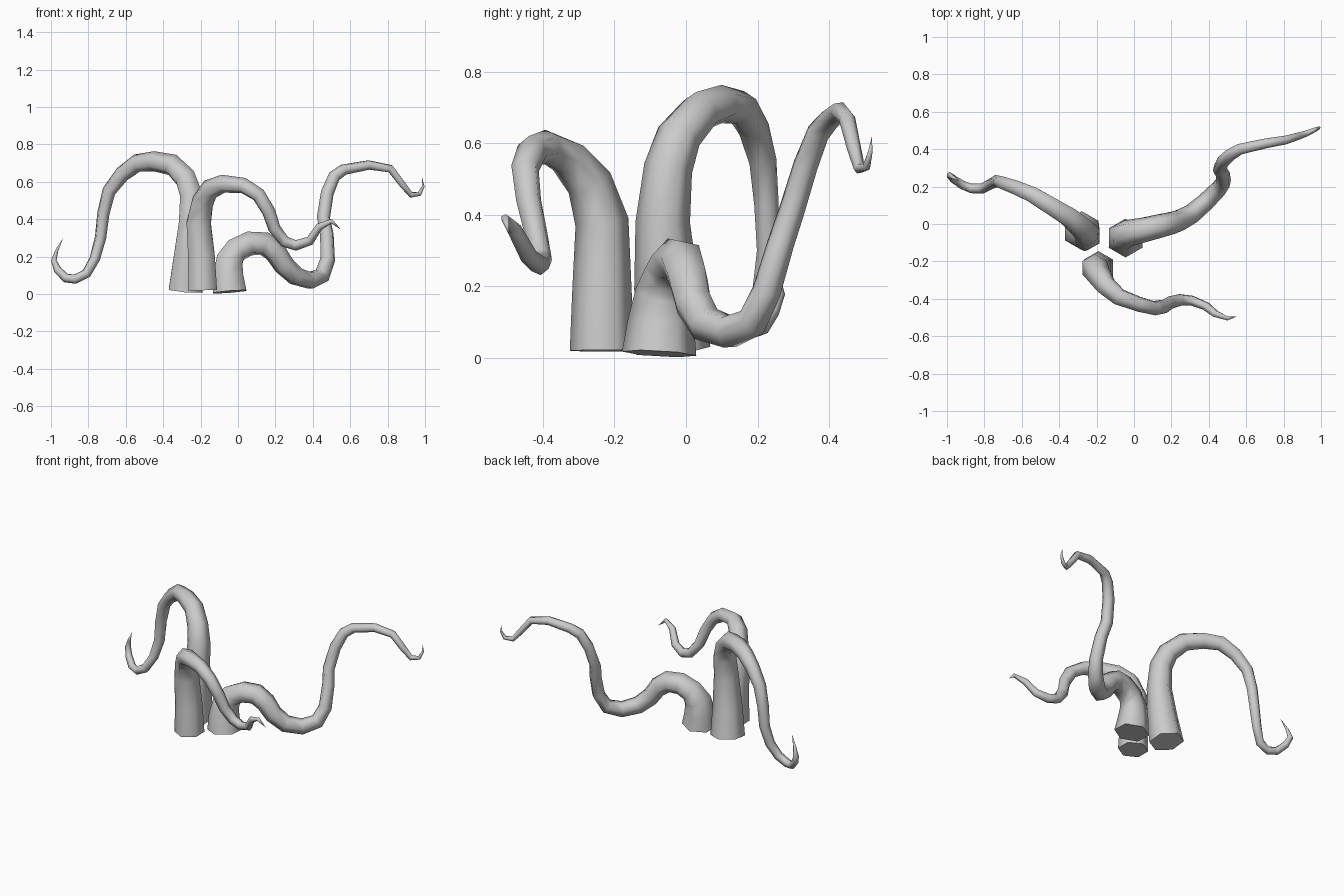
import bpy
import bmesh
import math
from mathutils import Vector

SIDES = 6
UNIT = 0.01  # paths and radii are given in hundredths

cube = bpy.data.objects.get("Cube")
if cube:
    bpy.data.objects.remove(cube, do_unlink=True)


def make_material(name, color):
    material = bpy.data.materials.new(name)
    material.use_nodes = True
    material.diffuse_color = color
    material.node_tree.nodes["Principled BSDF"].inputs["Base Color"].default_value = color
    return material


def sample(values, t):
    """Linear interpolation through evenly spaced values, t from 0 to 1."""
    position = t * (len(values) - 1)
    index = min(int(position), len(values) - 2)
    return values[index] + (values[index + 1] - values[index]) * (position - index)


def make_tentacle(name, path, radii, material):
    """Sweep a tapering hexagon along the path, with a flat base and a pointed tip."""
    points = [Vector(p) * UNIT for p in path]
    last = len(points) - 1
    bm = bmesh.new()
    rings = []
    side = Vector((0, 1, 0))
    for i, point in enumerate(points[:-1]):
        # Mitre each ring between its two neighbouring segments
        ahead = (points[i + 1] - point).normalized()
        behind = (point - points[i - 1]).normalized() if i else ahead
        tangent = (ahead + behind).normalized()
        # Carry the previous side direction along so the tube does not twist
        side = (side - tangent * side.dot(tangent)).normalized()
        across = tangent.cross(side)
        radius = sample(radii, i / last) * UNIT
        ring = []
        for k in range(SIDES):
            angle = math.tau * k / SIDES
            offset = side * math.cos(angle) + across * math.sin(angle)
            ring.append(bm.verts.new(point + offset * radius))
        rings.append(ring)

    # Tube walls
    for lower, upper in zip(rings, rings[1:]):
        for k in range(SIDES):
            n = (k + 1) % SIDES
            bm.faces.new((lower[k], lower[n], upper[n], upper[k]))
    # Pointed tip
    tip = bm.verts.new(points[-1])
    for k in range(SIDES):
        bm.faces.new((rings[-1][k], rings[-1][(k + 1) % SIDES], tip))
    for face in bm.faces:
        face.smooth = True
    # Flat base
    base = bm.faces.new(list(reversed(rings[0])))
    base.smooth = False
    bmesh.ops.recalc_face_normals(bm, faces=bm.faces[:])

    mesh = bpy.data.meshes.new(name)
    bm.to_mesh(mesh)
    bm.free()
    mesh.materials.append(material)
    obj = bpy.data.objects.new(name, mesh)
    bpy.context.collection.objects.link(obj)
    return obj


grey = make_material("plain grey", (0.6, 0.6, 0.6, 1.0))

# Tall arch that drops to the right and curls up at the tip
make_tentacle("right_tentacle", [
    (-28, -3.5, 2), (-26.5, -5.5, 20), (-25, -6.5, 38), (-25, -5, 53),
    (-28, -2, 62), (-35, 4, 69), (-45, 10, 71), (-54, 15.5, 70),
    (-62, 19, 64), (-69, 21.5, 55), (-72, 22.5, 43), (-73.5, 23, 30),
    (-76.5, 21.5, 19), (-81, 19, 11), (-87, 19, 8), (-92, 21, 8.5),
    (-96.5, 24, 13), (-98.5, 26, 18), (-97, 25, 23), (-93.5, 23, 30),
], [10.4, 7.1, 6, 4.8, 3.6, 3, 2.6, 2, 0.3], grey)

# Middle arch that reaches forward and ends in a small hook
make_tentacle("front_tentacle", [
    (-19, -23.5, 2), (-19.5, -23.5, 20), (-21, -23.5, 38), (-19, -27, 49),
    (-15, -33, 56), (-8, -39, 59), (3, -43, 58), (11, -45, 53),
    (16.5, -44, 44), (19.5, -42, 35), (25, -40.5, 28), (31, -41, 26),
    (38.5, -44, 28.5), (43.5, -48, 36), (50, -50.5, 39), (55, -49.5, 34.5),
], [9, 7.6, 5.8, 4.4, 3.8, 3.3, 2.8, 2, 0.3], grey)

# Low bend that dips, then rises and stretches far to the left
make_tentacle("left_tentacle", [
    (-4.5, -7.5, 1.2), (-5.2, -7, 10), (-4.5, -6, 18), (-1, -4.5, 23.5),
    (6, -3, 27), (14, -1, 27), (20, 0.5, 22.5), (24.5, 2, 15.5),
    (31, 5.5, 9.5), (38.5, 12, 7.2), (45, 18.5, 10), (48, 22.5, 18.5),
    (47.5, 26.5, 32), (45.7, 29.5, 41), (47.7, 33.5, 54), (51.5, 37, 63),
    (56.5, 40, 66.5), (70, 43, 69), (81.5, 45, 67), (88, 47, 58.5),
    (92.5, 48.5, 53), (97, 50.5, 53.5), (99, 51.5, 57.5), (98.5, 52, 62),
], [10.4, 7.2, 6.2, 5, 3.9, 3.5, 2.6, 1.6, 0.3], grey)
